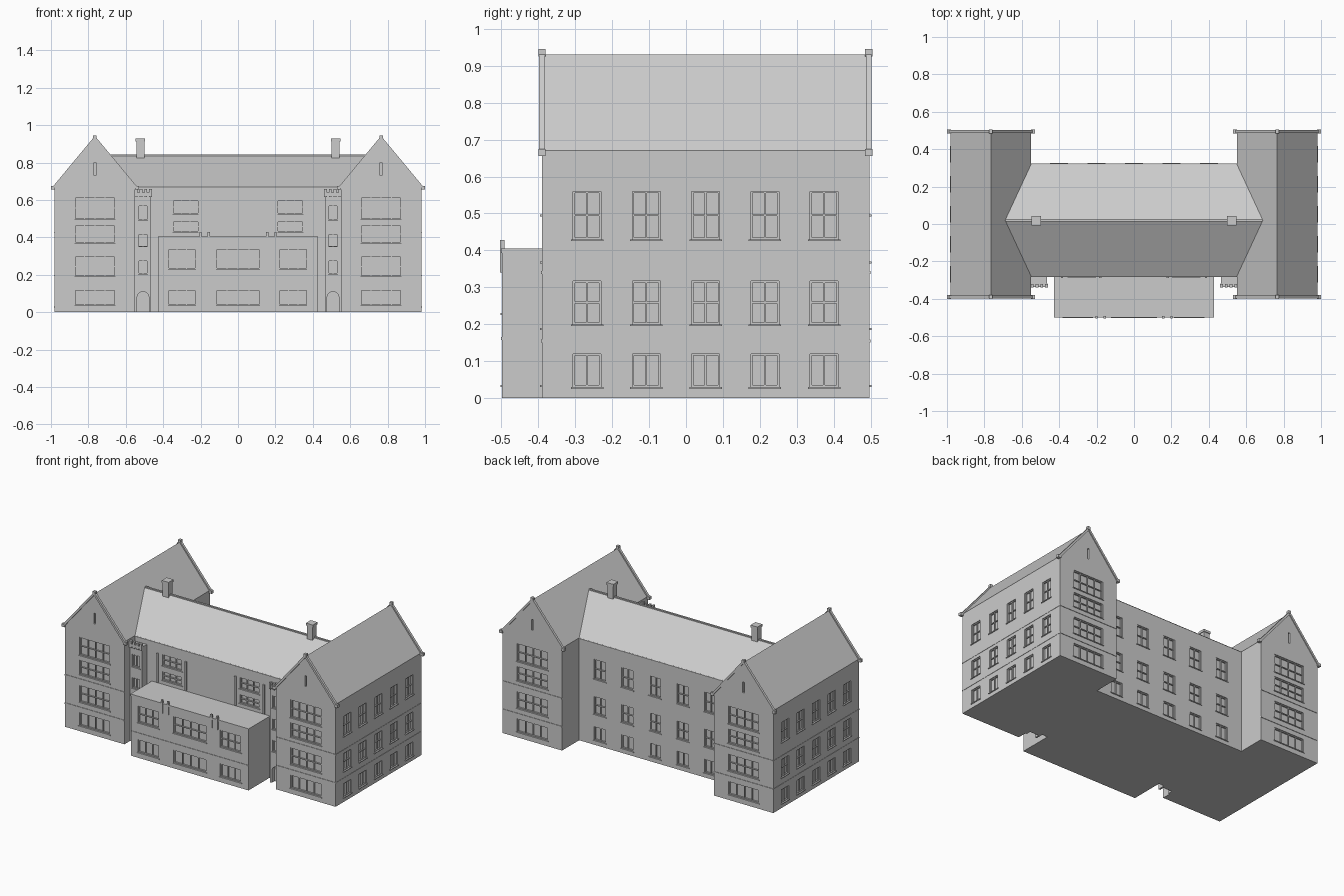
import bpy, bmesh, math

if "Cube" in bpy.data.objects:
    bpy.data.objects.remove(bpy.data.objects["Cube"])


def box(bm, x0, x1, y0, y1, z0, z1):
    v = [bm.verts.new((x, y, z)) for x in (x0, x1) for y in (y0, y1) for z in (z0, z1)]
    fs = [bm.faces.new([v[i] for i in f]) for f in
          ((0, 1, 3, 2), (4, 6, 7, 5), (0, 4, 5, 1), (2, 3, 7, 6), (0, 2, 6, 4), (1, 5, 7, 3))]
    bmesh.ops.recalc_face_normals(bm, faces=fs)


def prism(bm, pts, a, b, axis='y'):
    """Extrude a (u, z) profile from a to b along the axis."""
    def p(u, z, t):
        return (u, t, z) if axis == 'y' else (t, u, z)
    lo = [bm.verts.new(p(u, z, a)) for u, z in pts]
    hi = [bm.verts.new(p(u, z, b)) for u, z in pts]
    fs = [bm.faces.new(lo), bm.faces.new(hi[::-1])]
    n = len(pts)
    for i in range(n):
        j = (i + 1) % n
        fs.append(bm.faces.new((lo[i], lo[j], hi[j], hi[i])))
    bmesh.ops.recalc_face_normals(bm, faces=fs)


def finish(bm, name, mirror=False, cutter=None):
    me = bpy.data.meshes.new(name)
    bm.to_mesh(me)
    bm.free()
    ob = bpy.data.objects.new(name, me)
    bpy.context.collection.objects.link(ob)
    if cutter is not None:
        cut = finish(cutter, name + "_cutter")
        cut.hide_render = True
        m = ob.modifiers.new("openings", 'BOOLEAN')
        m.operation, m.object, m.solver = 'DIFFERENCE', cut, 'EXACT'
        dg = bpy.context.evaluated_depsgraph_get()
        ob.data = bpy.data.meshes.new_from_object(ob.evaluated_get(dg))
        ob.modifiers.clear()
        bpy.data.objects.remove(cut)
    if mirror:
        ob.modifiers.new("mirror", 'MIRROR')
    return ob


def wall_box(bm, face, u0, u1, z0, z1, d0, d1):
    """Box on a wall; d is measured outward from the wall plane."""
    side, c = face
    if side == 'front':
        box(bm, u0, u1, c - d1, c - d0, z0, z1)
    elif side == 'back':
        box(bm, u0, u1, c + d0, c + d1, z0, z1)
    else:
        box(bm, c + d0, c + d1, u0, u1, z0, z1)


def window(cut, det, face, u0, u1, z0, z1, cols=2, rows=2, sill=True):
    """Recess in the wall, plus frame, bars and sill."""
    wall_box(cut, face, u0, u1, z0, z1, -0.014, 0.02)
    f, h = 0.005, 0.0025
    for a, b in ((u0, u0 + f), (u1 - f, u1)):
        wall_box(det, face, a, b, z0, z1, -0.015, -0.005)
    for a, b in ((z0, z0 + f), (z1 - f, z1)):
        wall_box(det, face, u0, u1, a, b, -0.015, -0.005)
    for i in range(1, cols):
        u = u0 + (u1 - u0) * i / cols
        wall_box(det, face, u - h, u + h, z0, z1, -0.015, -0.006)
    for i in range(1, rows):
        z = z0 + (z1 - z0) * i / rows
        wall_box(det, face, u0, u1, z - h, z + h, -0.015, -0.006)
    if sill:
        wall_box(det, face, u0 - 0.006, u1 + 0.006, z0 - 0.005, z0, -0.005, 0.005)


ROWS = ((0.03, 0.12, 1), (0.20, 0.317, 2), (0.43, 0.56, 2))
WF, WB, XI, XO, XR = -0.39, 0.497, 0.55, 0.98, 0.765

# Gabled side wings
body, cut, det = bmesh.new(), bmesh.new(), bmesh.new()
prism(body, [(XI, 0), (XO, 0), (XO, 0.67), (XR, 0.93), (XI, 0.67)], WF, WB)
for face in (('front', WF), ('back', WB)):
    for z0, z1, r in ((0.035, 0.122, 1), (0.19, 0.30, 2), (0.37, 0.465, 2), (0.497, 0.615, 2)):
        window(cut, det, face, 0.655, 0.875, z0, z1, 4, r)
    wall_box(cut, face, XR - 0.006, XR + 0.006, 0.73, 0.80, -0.014, 0.02)
    for z in (0.155, 0.34):
        wall_box(det, face, XI, XO, z - 0.004, z + 0.004, -0.005, 0.003)
for i in range(5):
    u = -0.268 + 0.1605 * i
    for z0, z1, r in ROWS:
        window(cut, det, ('right', XO), u - 0.038, u + 0.038, z0, z1, 2, r)
for z in (0.155, 0.34):
    wall_box(det, ('right', XO), WF, WB, z - 0.003, z + 0.003, -0.005, 0.002)
finish(body, "wing_walls_and_roof", True, cut)
finish(det, "wing_window_frames", True)

# Gable copings with apex caps and end blocks
bm = bmesh.new()
for y0, y1 in ((-0.398, -0.382), (0.487, 0.503)):
    prism(bm, [(XR - 0.228, 0.668), (XR, 0.942), (XR + 0.228, 0.668),
               (XR + 0.215, 0.662), (XR, 0.921), (XR - 0.215, 0.662)], y0, y1)
    box(bm, XR - 0.009, XR + 0.009, y0 - 0.002, y1 + 0.002, 0.925, 0.946)
    for s in (-1, 1):
        c = XR + s * 0.224
        box(bm, c - 0.011, c + 0.011, y0 - 0.002, y1 + 0.002, 0.655, 0.674)
finish(bm, "gable_copings", True)

# Central block
CF, CB = -0.28, 0.32
body, cut, det = bmesh.new(), bmesh.new(), bmesh.new()
box(body, -XI, XI, CF, CB, 0, 0.67)
for i in range(5):
    u = -0.4 + 0.2 * i
    for z0, z1, r in ROWS:
        window(cut, det, ('back', CB), u - 0.042, u + 0.042, z0, z1, 2, r)
for s in (-1, 1):
    for z0, z1 in ((0.43, 0.488), (0.525, 0.60)):
        window(cut, det, ('front', CF), s * 0.28 - 0.07, s * 0.28 + 0.07, z0, z1, 3, 2)
    for u in (0.18, 0.385):
        wall_box(det, ('front', CF), s * u - 0.006, s * u + 0.006, 0.41, 0.60, -0.005, 0.008)
finish(body, "central_walls", False, cut)
finish(det, "central_window_frames")

# Central roof running into the wing roofs
bm = bmesh.new()
prism(bm, [(CF - 0.003, 0.668), (0.02, 0.838), (CB + 0.003, 0.668)], -0.55, 0.55, 'x')
for v in bm.verts:
    if v.co.z > 0.8:
        v.co.x = math.copysign(0.69, v.co.x)
box(bm, -0.685, 0.685, 0.014, 0.026, 0.83, 0.842)
finish(bm, "central_roof")

# Projecting front bay
BF = -0.498
body, cut, det = bmesh.new(), bmesh.new(), bmesh.new()
box(body, -0.425, 0.425, BF, CF, 0, 0.395)
for u0, u1, c in ((-0.375, -0.225, 3), (-0.117, 0.117, 4), (0.22, 0.37, 3)):
    window(cut, det, ('front', BF), u0, u1, 0.23, 0.34, c, 2)
    window(cut, det, ('front', BF), u0, u1, 0.035, 0.12, c, 1)
wall_box(det, ('front', BF), -0.425, 0.425, 0.158, 0.165, -0.005, 0.003)
for u in (-0.2, -0.157, 0.157, 0.2):
    wall_box(det, ('front', BF), u - 0.006, u + 0.006, 0.34, 0.428, -0.006, 0.006)
box(det, -0.428, 0.428, BF - 0.003, CF, 0.393, 0.405)
finish(body, "front_bay_walls", False, cut)
finish(det, "front_bay_trim")

# Stair towers with arched doors and battlements
TF, TX = -0.33, 0.508
body, cut, det = bmesh.new(), bmesh.new(), bmesh.new()
box(body, 0.464, XI, TF, CF, 0, 0.635)
for z0, z1 in ((0.205, 0.28), (0.35, 0.42), (0.49, 0.572)):
    window(cut, det, ('front', TF), TX - 0.027, TX + 0.027, z0, z1, 2, 1)
arch = [(TX + 0.032 * math.cos(math.pi * i / 10), 0.075 + 0.036 * math.sin(math.pi * i / 10))
        for i in range(11)]
prism(cut, [(TX + 0.032, -0.02)] + arch + [(TX - 0.032, -0.02)], TF - 0.02, TF + 0.03)
wall_box(det, ('front', TF), 0.462, XI, 0.622, 0.64, -0.012, 0.008)
for i in range(4):
    u = 0.468 + i * 0.0253
    wall_box(det, ('front', TF), u - 0.007, u + 0.007, 0.615, 0.658, -0.008, 0.01)
finish(body, "stair_tower", True, cut)
finish(det, "stair_tower_trim", True)

# Chimneys
bm = bmesh.new()
box(bm, 0.501, 0.543, -0.004, 0.038, 0.79, 0.92)
box(bm, 0.497, 0.547, -0.008, 0.042, 0.913, 0.928)
finish(bm, "chimney", True)
